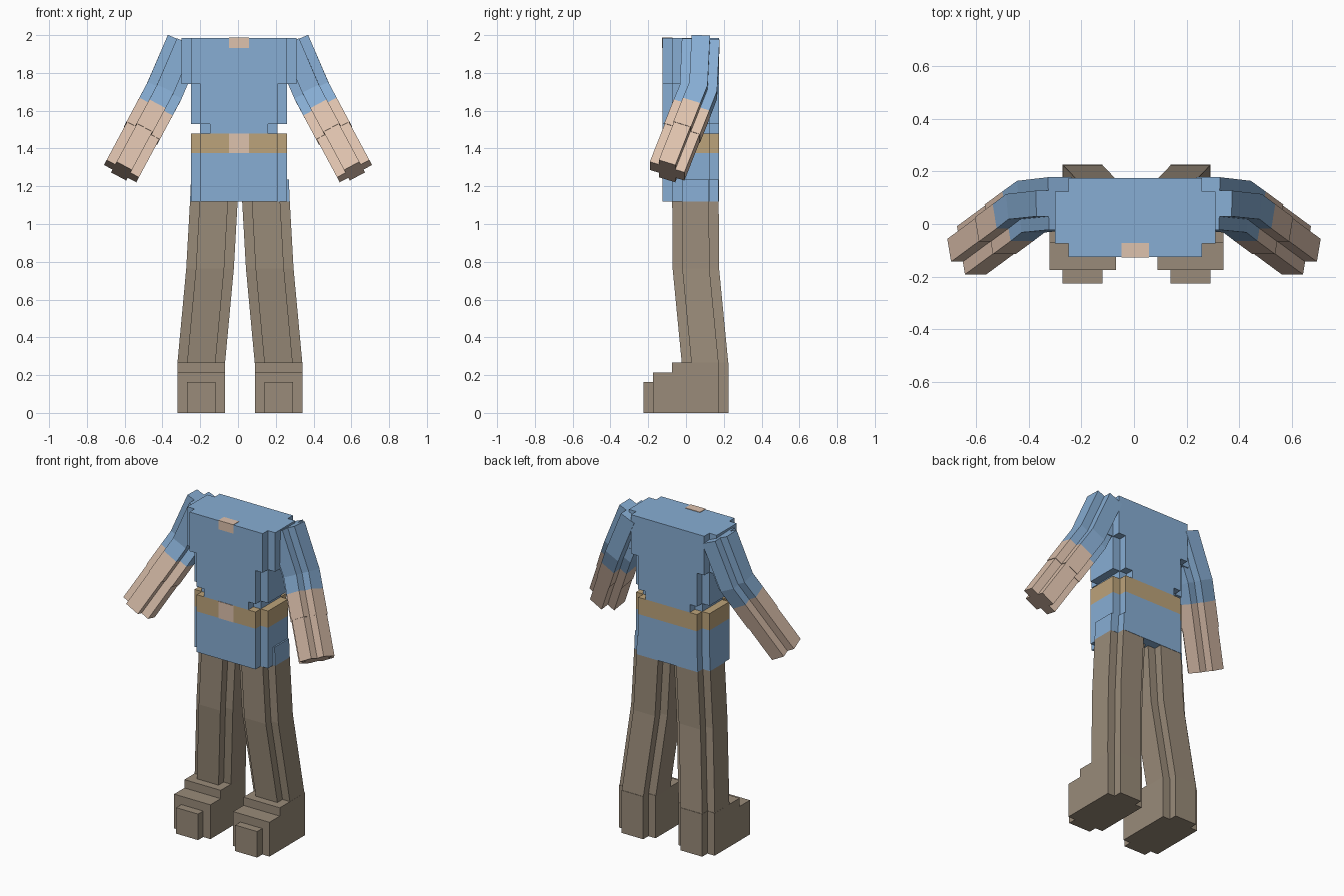
import bpy, bmesh
from mathutils import Vector

if "Cube" in bpy.data.objects:
    bpy.data.objects.remove(bpy.data.objects["Cube"])


def material(name, rgb):
    m = bpy.data.materials.new(name)
    m.use_nodes = True
    m.diffuse_color = (*rgb, 1)
    m.node_tree.nodes["Principled BSDF"].inputs["Base Color"].default_value = (*rgb, 1)
    return m


SHIRT = material("blue shirt", (0.243, 0.42, 0.656))
SKIN = material("skin", (0.73, 0.539, 0.42))
BELT = material("tan belt", (0.507, 0.367, 0.196))
TROUSERS = material("brown trousers", (0.319, 0.258, 0.192))
STEP = 0.051


def finish(bm, name, mats):
    bmesh.ops.recalc_face_normals(bm, faces=bm.faces)
    mesh = bpy.data.meshes.new(name)
    bm.to_mesh(mesh)
    bm.free()
    for m in mats:
        mesh.materials.append(m)
    ob = bpy.data.objects.new(name, mesh)
    bpy.context.collection.objects.link(ob)
    return ob


def stepped_section(a, b):
    """Rectangle with a square step cut out of each corner."""
    c, d = a - STEP, b - STEP
    quarter = [(a, d), (c, d), (c, b)]
    flip = quarter[::-1]
    return (quarter + [(-x, y) for x, y in flip]
            + [(-x, -y) for x, y in quarter] + [(x, -y) for x, y in flip])


def limb(name, path, half, mats, level=False):
    """Sweep a stepped section along a path, one material per segment."""
    path = [Vector(p) for p in path]
    bm = bmesh.new()
    rings = []
    for i, p in enumerate(path):
        before = (p - path[max(i - 1, 0)]).normalized()
        after = (path[min(i + 1, len(path) - 1)] - p).normalized()
        t = Vector((0, 0, -1)) if level else (before + after).normalized()
        u = Vector((-t.z, 0, t.x)).normalized()
        v = t.cross(u)
        rings.append([bm.verts.new(p + u * x + v * y)
                      for x, y in stepped_section(*half)])
    for i, (r, s) in enumerate(zip(rings, rings[1:])):
        for j in range(len(r)):
            k = (j + 1) % len(r)
            f = bm.faces.new((r[j], r[k], s[k], s[j]))
            f.material_index = i if len(mats) > 1 else 0
    bm.faces.new(rings[0])
    bm.faces.new(rings[-1]).material_index = len(mats) - 1
    return finish(bm, name, mats)


def boxes(name, mat, *bounds):
    bm = bmesh.new()
    for lo, hi in bounds:
        lo, hi = Vector(lo), Vector(hi)
        new = bmesh.ops.create_cube(bm, size=1)["verts"]
        for v in new:
            v.co = (lo + hi) / 2 + Vector(a * b for a, b in zip(v.co, hi - lo))
    return finish(bm, name, [mat])


# Torso, stacked from stepped layers
MID, DEEP = 0.005, 0.025
for name, low, high, wide, mat in (
        ("shirt_hem", 1.12, 1.375, 0.255, SHIRT),
        ("belt", 1.375, 1.48, 0.255, BELT),
        ("waist", 1.48, 1.53, 0.205, SHIRT),
        ("chest", 1.53, 1.74, 0.255, SHIRT),
        ("shoulders", 1.74, 1.985, 0.305, SHIRT)):
    limb(name, [(MID, DEEP, high), (MID, DEEP, low)], (wide, 0.15), [mat], True)

# Buckle and open collar
boxes("buckle", SKIN, ((-0.047, -0.128, 1.375), (0.057, -0.12, 1.48)))
boxes("collar_opening", SKIN, ((-0.047, -0.128, 1.932), (0.057, -0.072, 1.988)))

for side, s in (("left", 1), ("right", -1)):
    # Arm: upper sleeve, cuff past the elbow, bare forearm, then hand
    elbow, tip = Vector((0.392, 0.066, 1.70)), Vector((0.617, -0.10, 1.28))
    cuff, wrist = elbow.lerp(tip, 0.22), elbow.lerp(tip, 0.52)

    def place(p):
        return (p[0] * s, p[1], p[2])

    limb(side + "_arm", [place(p) for p in ((0.28, 0.078, 1.96), elbow, cuff, wrist)],
         (0.1, 0.1), [SHIRT, SHIRT, SKIN])
    limb(side + "_hand", [place(wrist), place(tip)], (0.097, 0.097), [SKIN])

    # Leg: the part above the hem matches the shirt
    def leg_x(x):
        return 0.01 + s * (x - 0.01)

    limb(side + "_leg", [(leg_x(0.143), 0.05, 1.235), (leg_x(0.148), 0.05, 1.12),
                         (leg_x(0.168), 0.052, 0.765), (leg_x(0.215), 0.101, 0.26)],
         (0.126, 0.123), [SHIRT, TROUSERS, TROUSERS], True)

    # Shoe: sole block, toe cap, ankle block and heel
    c = leg_x(0.215)
    boxes(side + "_shoe", TROUSERS,
          ((c - 0.126, -0.175, 0), (c + 0.126, 0.175, 0.215)),
          ((c - 0.076, -0.226, 0), (c + 0.076, -0.175, 0.163)),
          ((c - 0.126, -0.073, 0.215), (c + 0.126, 0.175, 0.267)),
          ((c - 0.076, 0.175, 0), (c + 0.076, 0.226, 0.267)))
